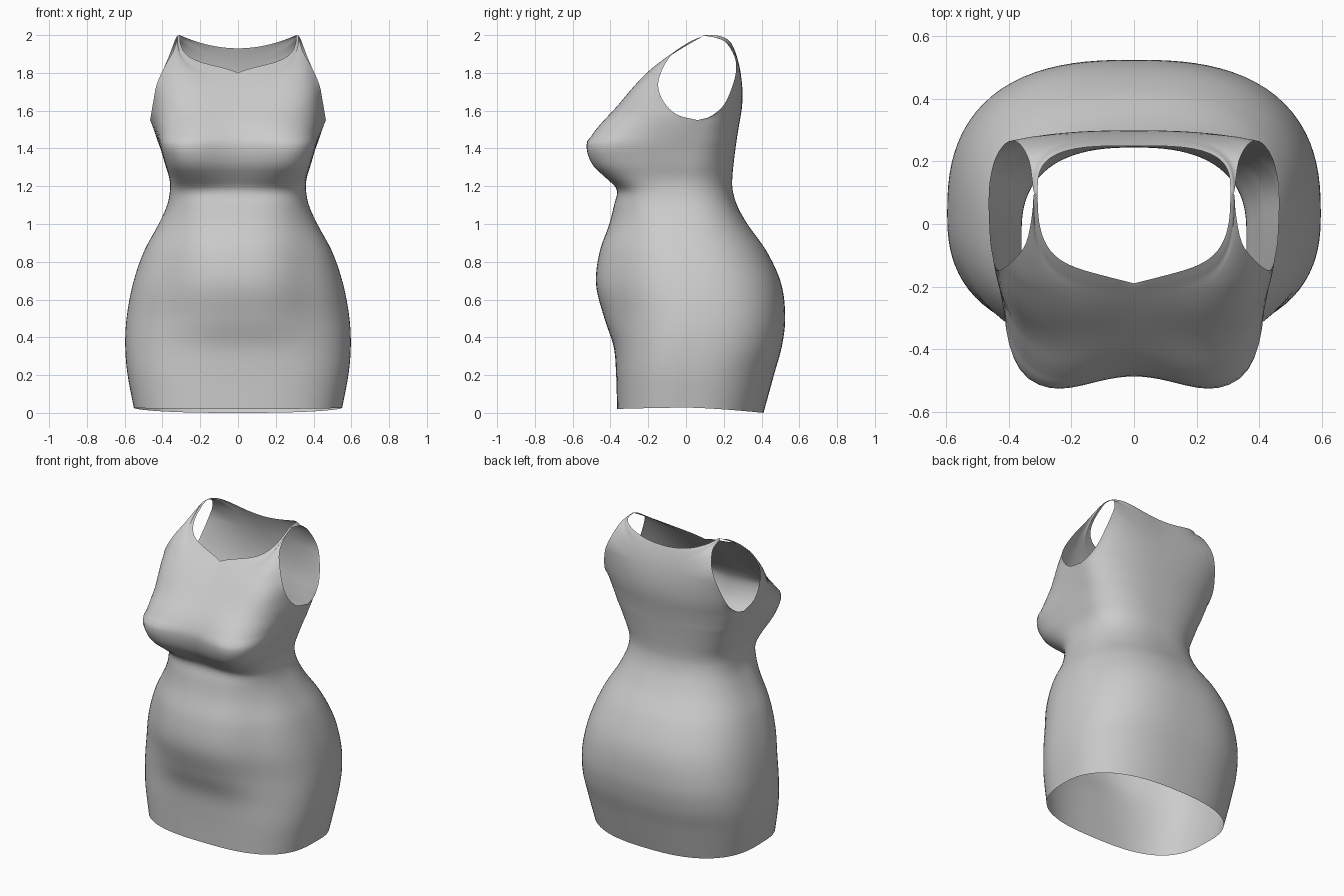
import bpy, bmesh
from math import sin, cos, pi, atan2

cube = bpy.data.objects.get("Cube")
if cube:
    bpy.data.objects.remove(cube, do_unlink=True)

# Height, half width, front y, back y, middle y, front and back squareness,
# centre dip (cleavage above zero, belly below)
BODY = [
    (0.00, .552, -.365, .410, .02, 2.8, 2.5, 0),
    (0.20, .585, -.370, .465, .03, 2.7, 2.5, 0),
    (0.35, .597, -.378, .507, .03, 2.5, 2.6, -.005),
    (0.50, .590, -.402, .525, .03, 2.3, 2.6, -.03),
    (0.68, .557, -.428, .505, .02, 2.3, 2.5, -.048),
    (0.85, .500, -.410, .430, .00, 2.4, 2.4, -.048),
    (1.00, .420, -.368, .325, -.02, 2.6, 2.4, -.038),
    (1.10, .375, -.358, .270, -.03, 2.9, 2.5, -.023),
    (1.18, .360, -.366, .247, -.03, 3.3, 2.5, 0),
    (1.24, .363, -.434, .245, -.02, 4.0, 2.5, .025),
    (1.31, .384, -.504, .251, .00, 5.0, 2.5, .042),
    (1.40, .411, -.535, .262, .03, 5.5, 2.5, .048),
    (1.47, .437, -.520, .272, .05, 5.0, 2.5, .045),
    (1.55, .465, -.450, .286, .06, 4.2, 2.5, .03),
    (1.62, .470, -.375, .298, .06, 4.0, 2.5, .02),
]

# Armhole rims from underarm to shoulder, the last step crossing the strap
FRONT_RIM = [(.465, .06, 1.55), (.460, -.05, 1.58), (.448, -.12, 1.65),
             (.430, -.148, 1.74), (.385, -.115, 1.84), (.345, -.06, 1.91),
             (.326, .03, 1.97), (.320, .10, 1.997), (.308, .10, 2.0)]
BACK_RIM = [(.465, .06, 1.55), (.462, .13, 1.57), (.447, .20, 1.63),
            (.425, .242, 1.72), (.398, .265, 1.81), (.365, .255, 1.89),
            (.335, .20, 1.97), (.320, .10, 1.997), (.308, .10, 2.0)]


def spline(knots, t):
    """Smooth curve through knots whose first value is the parameter."""
    i = max(k for k in range(len(knots) - 1) if knots[k][0] <= t or k == 0)

    def slope(k, c):
        a, b = knots[max(k - 1, 0)], knots[min(k + 1, len(knots) - 1)]
        return (b[c] - a[c]) / (b[0] - a[0])
    p, q = knots[i], knots[i + 1]
    h = q[0] - p[0]
    s = (t - p[0]) / h
    return [(1 + 2 * s) * (1 - s) ** 2 * p[c] + s * s * (3 - 2 * s) * q[c]
            + h * s * (1 - s) * ((1 - s) * slope(i, c) - s * slope(i + 1, c))
            for c in range(1, len(p))]


def rounded(a, n):
    """Unit rounded square at angle a, starting from the front."""
    s, c = sin(a), -cos(a)
    r = (abs(s) ** n + abs(c) ** n) ** (-1 / n)
    return s * r, c * r


def centre(x, depth):
    """Narrow dip between the bust, or wider, flatter swell of the belly."""
    if depth > 0:
        u = min(abs(x) / .29, 1)
    else:
        u = min(abs(x) / .4, 1) ** 2
    return depth * cos(pi / 2 * u) ** 2


def body_point(z, a):
    w, f, b, mid, nf, nb, dip = spline(BODY, z)
    front = cos(a) > 0
    x, y = rounded(a, nf if front else nb)
    x *= w
    if front:
        k = -y
        x *= 1 - .1 * k * max(0, (z - 1.4) / .15)
        y = mid + k * (f - mid) + centre(x, dip) * k
    else:
        y = mid + y * (b - mid)
    drop = abs(y / .41) ** 1.5 * (1 if y > 0 else .3)
    return x, y, z + .028 * (1 - drop) * max(0, 1 - z / .25)


def panel_point(rim, front, t, s):
    """Cross-section cut off where it meets the armhole; s runs -1 to 1."""
    v = t / (len(rim) - 1)
    xe, ye, ze = spline([(i, *p) for i, p in enumerate(rim)], t)
    mid = .06 + .04 * v
    if front:
        yc, zc, n = -.45 + .26 * v, 1.55 + .25 * v, 4.2 - 1.4 * v
    else:
        yc, zc, n = .286 + .08 * v - .116 * v * v, 1.55 + .38 * v, 2.5 + .8 * v
    k_rim = max(0, (ye - mid) / (yc - mid))
    x_rim = (1 - k_rim ** n) ** (1 / n)
    a = s * atan2(x_rim, k_rim)
    x, y = rounded(a if front else pi + a, n)
    k = abs(y)
    x *= xe / x_rim
    if front:
        # Sides lean in towards the bust, neckline comes to a soft point
        x *= 1 - .1 * (1 - v) * (k - k_rim)
        k -= .085 * v * v * sin(pi * min(abs(x / xe), 1)) * (1 - k_rim)
        rise = max(0, (1 - k) / (1 - k_rim)) ** .75
    else:
        rise = (x / xe) ** 2
    y = mid + (yc - mid) * k
    if front:
        y += centre(x, .03 * (1 - v) ** 2) * k
    return x, y, zc + (ze - zc) * rise


def add_grid(bm, rows, columns, point):
    grid = [[bm.verts.new(point(r, c)) for c in columns] for r in rows]
    for low, high in zip(grid, grid[1:]):
        for j in range(len(columns) - 1):
            bm.faces.new((low[j], low[j + 1], high[j + 1], high[j]))


SIDE = 48                       # segments per half turn
turn = [-pi / 2 + pi * j / SIDE for j in range(2 * SIDE + 1)]
across = [2 * j / SIDE - 1 for j in range(SIDE + 1)]
bm = bmesh.new()

# Skirt, waist and bust up to the underarm
add_grid(bm, [1.55 * i / 70 for i in range(71)], turn, body_point)

# Chest and upper back panels, meeting at the shoulder straps
steps = [i / 4 for i in range(4 * (len(FRONT_RIM) - 1) + 1)]
add_grid(bm, steps, across, lambda t, s: panel_point(FRONT_RIM, True, t, s))
add_grid(bm, steps, across, lambda t, s: panel_point(BACK_RIM, False, t, s))
bmesh.ops.remove_doubles(bm, verts=bm.verts, dist=.0005)

# Ease the seam between body and panels, keeping the open rims in place
inner = [v for v in bm.verts if not v.is_boundary and 1.45 < v.co.z < 1.8]
for _ in range(12):
    bmesh.ops.smooth_vert(bm, verts=inner, factor=.5, use_axis_x=True,
                          use_axis_y=True, use_axis_z=True)

mesh = bpy.data.meshes.new("dress")
bm.to_mesh(mesh)
bm.free()
dress = bpy.data.objects.new("dress", mesh)
bpy.context.collection.objects.link(dress)

# Plain grey cloth
cloth = bpy.data.materials.new("grey_cloth")
cloth.use_nodes = True
colour = (.6, .6, .6, 1)
cloth.diffuse_color = colour
cloth.node_tree.nodes["Principled BSDF"].inputs["Base Color"].default_value = colour
mesh.materials.append(cloth)

for poly in mesh.polygons:
    poly.use_smooth = True
